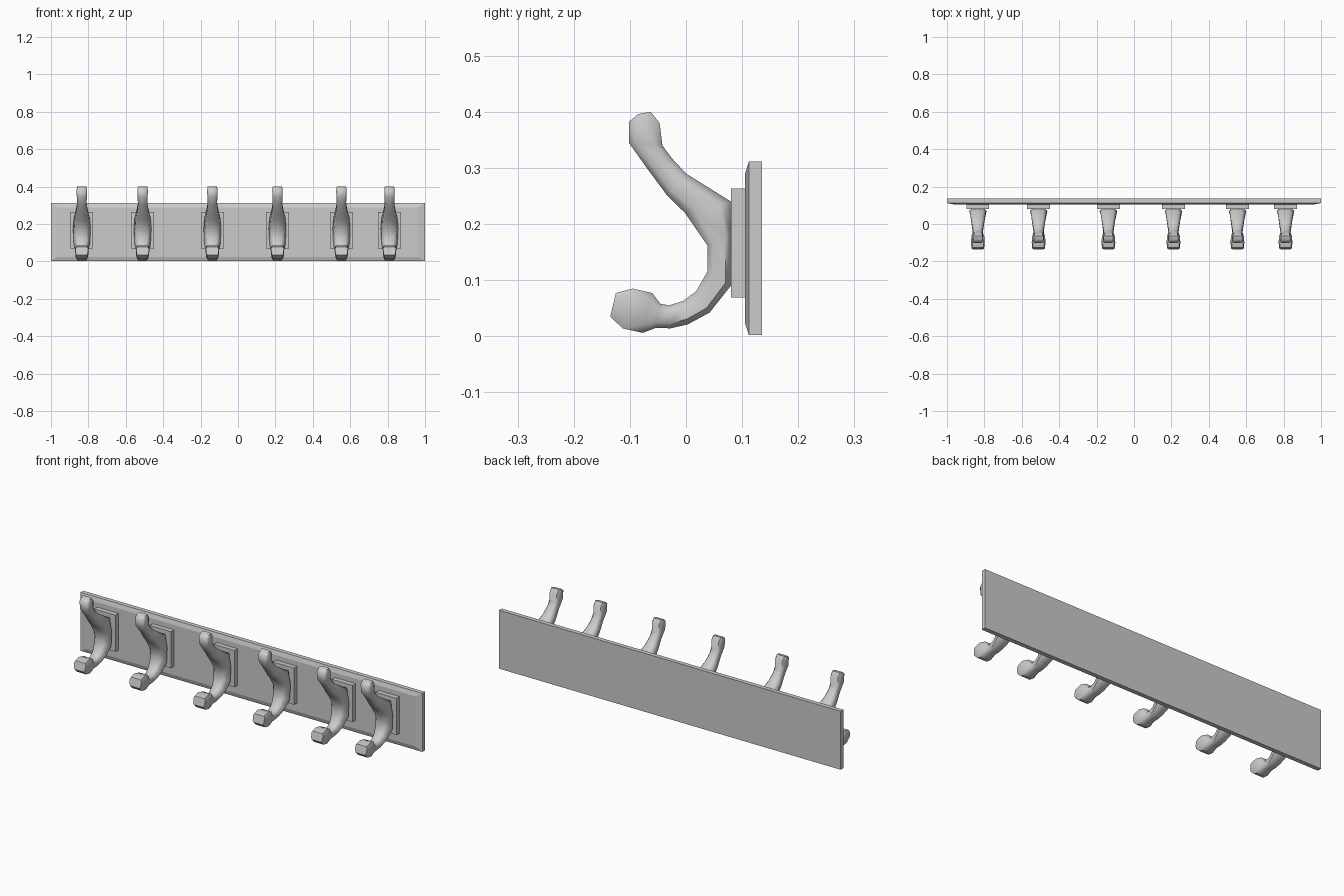
import bpy, bmesh


def make_object(name, bm, smooth=None):
    bmesh.ops.recalc_face_normals(bm, faces=bm.faces)
    mesh = bpy.data.meshes.new(name)
    bm.to_mesh(mesh)
    bm.free()
    ob = bpy.data.objects.new(name, mesh)
    bpy.context.collection.objects.link(ob)
    if smooth:
        bpy.ops.object.select_all(action='DESELECT')
        ob.select_set(True)
        bpy.context.view_layer.objects.active = ob
        bpy.ops.object.shade_smooth_by_angle(angle=smooth)
    return ob


def loft(rings):
    bm = bmesh.new()
    loops = [[bm.verts.new(p) for p in ring] for ring in rings]
    n = len(loops[0])
    for a, b in zip(loops, loops[1:]):
        for i in range(n):
            j = (i + 1) % n
            bm.faces.new((a[i], a[j], b[j], b[i]))
    bm.faces.new(loops[0])
    bm.faces.new(loops[-1])
    return bm


def rect(y, hx, z0, z1, cx=0):
    return [(cx - hx, y, z0), (cx + hx, y, z0), (cx + hx, y, z1), (cx - hx, y, z1)]


# Back board with bevelled front edge
make_object("back_board", loft([
    rect(0.135, 1.0, 0.002, 0.311),
    rect(0.112, 1.0, 0.002, 0.311),
    rect(0.105, 0.965, 0.024, 0.289)]))

# Hook stations from upper tip to lower tip:
# front y, z / back y, z / front half width, back half width, squareness
stations = [
    (-0.085, 0.396, -0.063, 0.400, 0.025, 0.025, 0.85),
    (-0.102, 0.382, -0.047, 0.380, 0.028, 0.028, 0.75),
    (-0.102, 0.345, -0.042, 0.340, 0.027, 0.027, 0.65),
    (-0.070, 0.300, -0.025, 0.317, 0.025, 0.025, 0.55),
    (-0.033, 0.250, 0.000, 0.290, 0.030, 0.031, 0.55),
    (-0.002, 0.220, 0.080, 0.240, 0.036, 0.042, 0.70),
    (0.038, 0.162, 0.080, 0.180, 0.040, 0.047, 0.75),
    (0.038, 0.115, 0.080, 0.090, 0.038, 0.043, 0.65),
    (0.018, 0.080, 0.042, 0.042, 0.032, 0.034, 0.55),
    (-0.005, 0.063, 0.003, 0.021, 0.027, 0.028, 0.55),
    (-0.030, 0.055, -0.028, 0.014, 0.026, 0.026, 0.55),
    (-0.046, 0.058, -0.053, 0.015, 0.028, 0.028, 0.65),
    (-0.060, 0.077, -0.077, 0.006, 0.034, 0.032, 0.75),
    (-0.095, 0.085, -0.113, 0.014, 0.037, 0.034, 0.80),
    (-0.125, 0.077, -0.135, 0.035, 0.034, 0.032, 0.85),
]


def section(cx, fy, fz, by, bz, wf, wb, sq):
    right = [(0, wf * sq), (0.22, wf), (0.78, wb), (1, wb * sq)]
    pts = right + [(t, -w) for t, w in reversed(right)]
    return [(cx + w, fy + (by - fy) * t, fz + (bz - fz) * t) for t, w in pts]


# Six plates, each carrying a double hook
for k, cx in enumerate((-0.835, -0.51, -0.137, 0.211, 0.553, 0.81), 1):
    make_object(f"hook_plate_{k}", loft([
        rect(0.106, 0.061, 0.069, 0.263, cx),
        rect(0.080, 0.061, 0.069, 0.263, cx)]))
    make_object(f"double_hook_{k}", loft([section(cx, *s) for s in stations]), 0.9)
